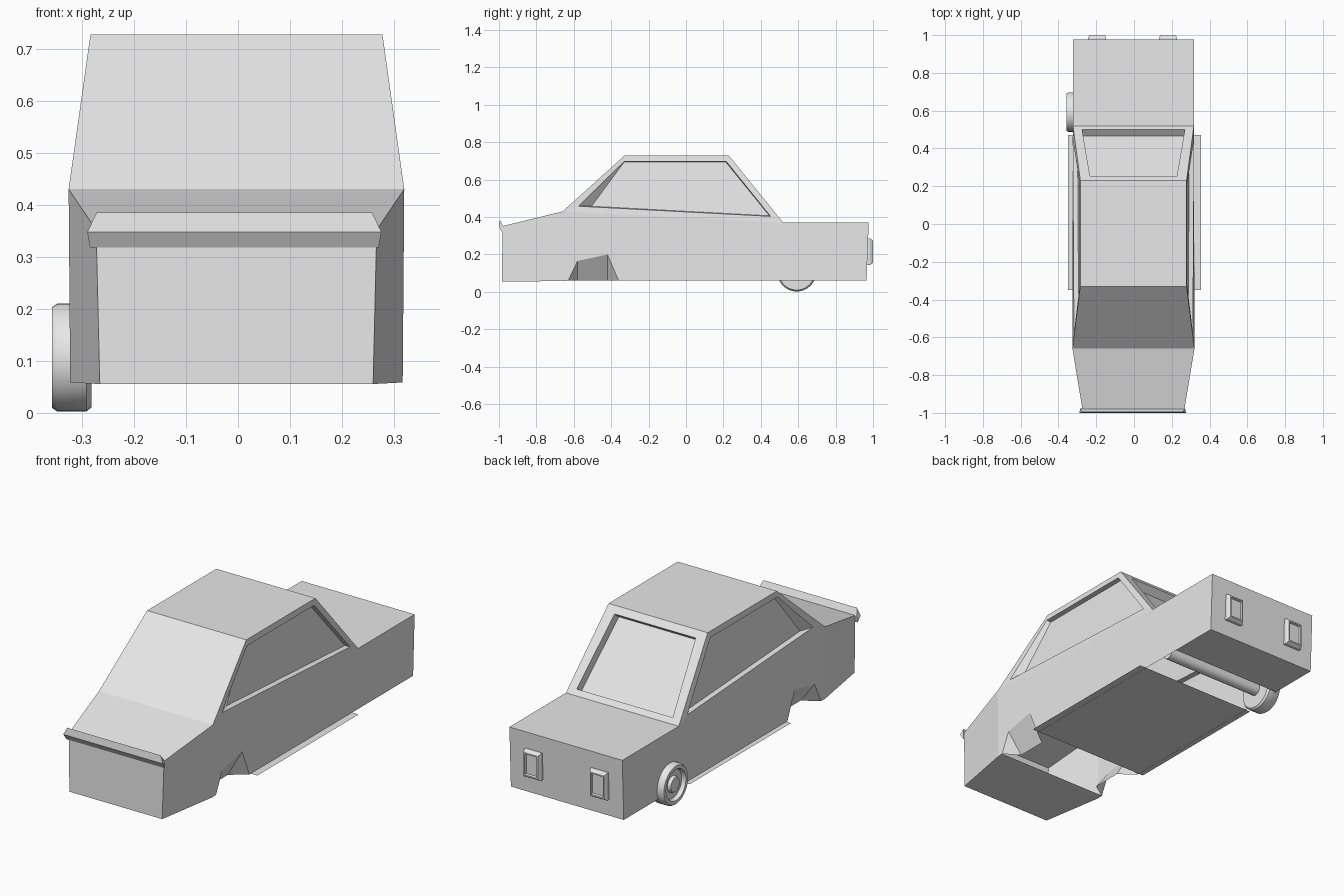
import bpy, bmesh, math
from mathutils import Vector

if "Cube" in bpy.data.objects:
    bpy.data.objects.remove(bpy.data.objects["Cube"])

paint = bpy.data.materials.new("light_grey")
paint.diffuse_color = (0.8, 0.8, 0.8, 1)
paint.use_nodes = True
paint.node_tree.nodes["Principled BSDF"].inputs["Base Color"].default_value = paint.diffuse_color


def finish(name, bm, smooth=False):
    bmesh.ops.remove_doubles(bm, verts=bm.verts, dist=0.0005)
    bmesh.ops.recalc_face_normals(bm, faces=bm.faces)
    mesh = bpy.data.meshes.new(name)
    bm.to_mesh(mesh)
    bm.free()
    ob = bpy.data.objects.new(name, mesh)
    bpy.context.collection.objects.link(ob)
    mesh.materials.append(paint)
    if smooth:
        bpy.ops.object.select_all(action='DESELECT')
        ob.select_set(True)
        bpy.context.view_layer.objects.active = ob
        bpy.ops.object.shade_smooth_by_angle(angle=math.radians(35))
    return ob


def face(bm, pts):
    bm.faces.new([bm.verts.new(p) for p in pts])


def recess(bm, outer, ring, pane):
    """Frame faces, jambs and a sunken pane."""
    for a, b in ((outer, ring), (ring, pane)):
        for i in range(4):
            j = (i + 1) % 4
            face(bm, (a[i], a[j], b[j], b[i]))
    face(bm, pane)


# body shell: key points (half width, y, z)
OFF = -0.003
K = dict(nose_low=(.263, -.985, .055), nose_top=(.27, -.98, .352),
         cowl=(.323, -.66, .43), cowl_low=(.32, -.66, .058),
         roof_f=(.281, -.33, .728), roof_b=(.281, .23, .728),
         deck=(.32, .52, .37), tail_top=(.32, .977, .37), tail_low=(.32, .965, .06),
         a0=(.32, -.63, .06), a1=(.32, -.58, .165), a2=(.32, -.42, .2), a3=(.32, -.36, .06),
         q1=(.24, -.58, .06), q2=(.24, -.42, .06),
         nose_end=(.32, -.63, .06), well=(.32, .70, .06))


def P(key, s):
    x, y, z = K[key]
    return Vector((s * x + OFF, y, z))


bm = bmesh.new()
for s in (1, -1):
    for keys in ("nose_low cowl_low cowl nose_top",
                 "cowl_low a0 a1 a2 a3 tail_low tail_top deck cowl",
                 "a1 a2 q2 q1", "a0 a1 q1", "a3 a2 q2"):
        face(bm, [P(k, s) for k in keys.split()])
    # side window
    def side(y, z, d=0):
        return Vector((s * (.322 - (z - .4) / .328 * .041 - d) + OFF, y, z))
    recess(bm, [P(k, s) for k in ("cowl", "roof_f", "roof_b", "deck")],
           [side(*p) for p in ((-.575, .458), (-.33, .698), (.215, .698), (.452, .404))],
           [side(*p, .025) for p in ((-.505, .458), (-.33, .695), (.212, .695), (.446, .407))])
# panels running across the car
for a, b in (("nose_low", "nose_top"), ("nose_top", "cowl"), ("cowl", "roof_f"),
             ("roof_f", "roof_b"), ("deck", "tail_top"), ("tail_top", "tail_low"),
             ("tail_low", "well"), ("nose_low", "cowl_low"), ("cowl_low", "nose_end")):
    face(bm, (P(a, -1), P(b, -1), P(b, 1), P(a, 1)))
# rear window
def back(x, y):
    return Vector((x + OFF, y, .728 - (y - .23) / .29 * .358))
ring = [back(-.23, .255), back(.23, .255), back(.272, .5), back(-.272, .5)]
push = Vector((0, -.035, -.028))
recess(bm, [P("roof_b", -1), P("roof_b", 1), P("deck", 1), P("deck", -1)],
       ring, [p + push for p in ring])
finish("car_body", bm)

# floor plate
bm = bmesh.new()
face(bm, ((-.35, -.35, .061), (.355, -.35, .061), (.355, .47, .061), (-.35, .47, .061)))
finish("floor_plate", bm)

# nose lip: wedge section across the front
bm = bmesh.new()
sec = ((.278, -.982, .318), (.283, -1.0, .348), (.265, -.995, .385), (.278, -.978, .35))
L = [Vector((-x - .007, y, z)) for x, y, z in sec]
R = [Vector((x - .007, y, z)) for x, y, z in sec]
face(bm, L)
face(bm, R)
for i in range(4):
    j = (i + 1) % 4
    face(bm, (L[i], L[j], R[j], R[i]))
finish("nose_lip", bm)

# tail lamps: bevelled blocks with a sunken lens
for name, cx in (("tail_lamp_left", -.195), ("tail_lamp_right", .18)):
    bm = bmesh.new()
    def rect(w, h, y):
        return [Vector((cx + sx * w, y, .215 + sz * h))
                for sx, sz in ((-1, -1), (1, -1), (1, 1), (-1, 1))]
    loops = [rect(.048, .07, .968), rect(.048, .07, .985), rect(.04, .06, 1.0)]
    recess(bm, loops[0], loops[1], loops[2])
    bm.faces.ensure_lookup_table()
    bm.faces.remove(bm.faces[-1])
    recess(bm, loops[2], rect(.034, .053, 1.0), rect(.032, .05, .99))
    finish(name, bm)


def revolve(name, profile, cy, cz, n=32):
    bm = bmesh.new()
    rings = [[Vector((x, cy + r * math.cos(2 * math.pi * i / n),
                      cz + r * math.sin(2 * math.pi * i / n))) for i in range(n)]
             for r, x in profile]
    for a, b in zip(rings, rings[1:]):
        for i in range(n):
            j = (i + 1) % n
            face(bm, (a[i], a[j], b[j], b[i]))
    face(bm, rings[0])
    face(bm, rings[-1])
    finish(name, bm, True)


# rear left wheel and axle
revolve("rear_wheel", [(.085, -.282), (.096, -.282), (.104, -.292), (.104, -.348),
                       (.097, -.358), (.08, -.358), (.074, -.338), (.042, -.338),
                       (.036, -.354)], .592, .106)
revolve("rear_axle", [(.032, -.285), (.032, .28)], .592, .106, 16)
